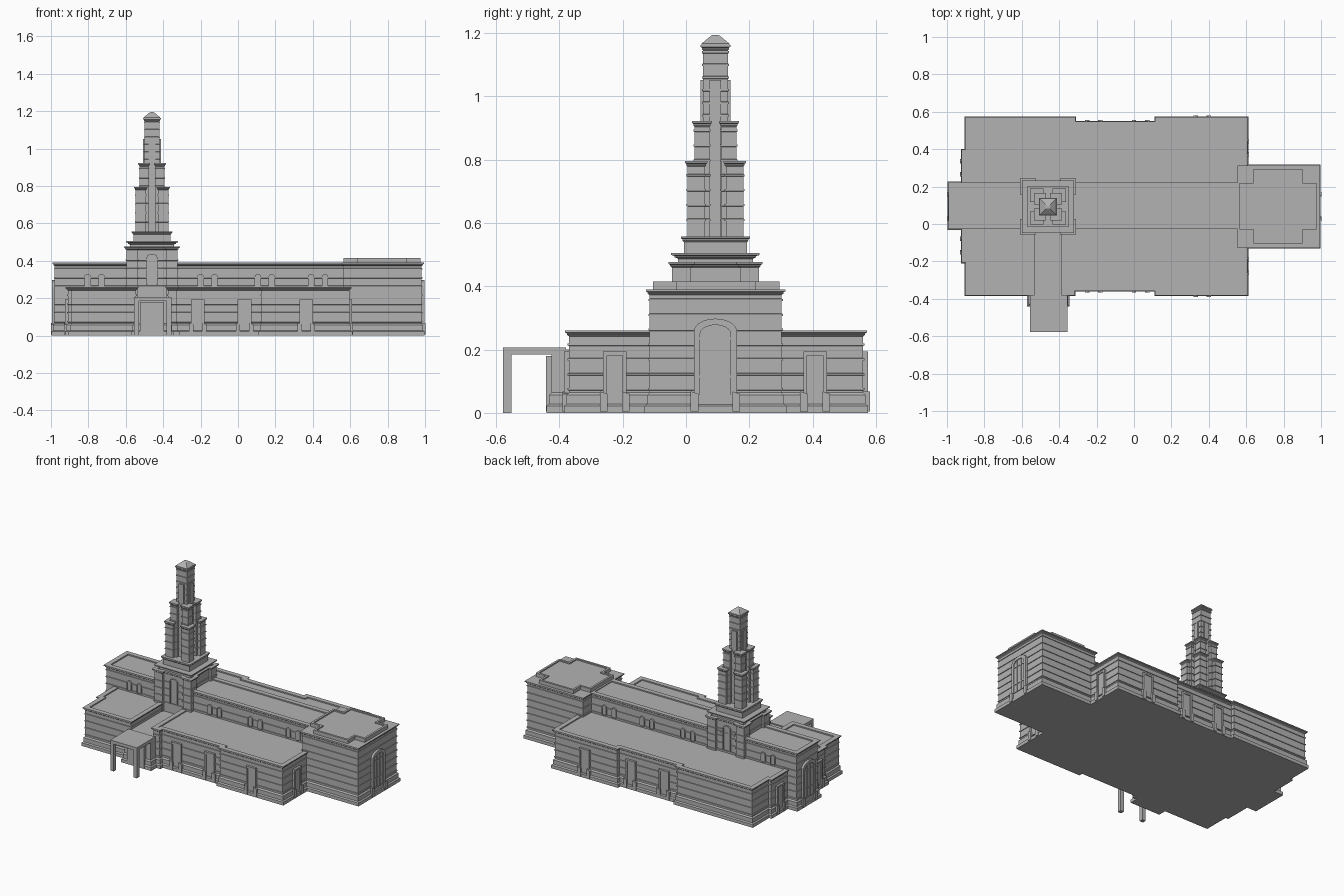
import bpy, bmesh, math
from mathutils import Vector

cube = bpy.data.objects.get("Cube")
if cube:
    bpy.data.objects.remove(cube, do_unlink=True)

stone = bpy.data.materials.new("grey stone")
stone.use_nodes = True
GREY = (0.45, 0.45, 0.45, 1)
stone.diffuse_color = GREY
stone.node_tree.nodes["Principled BSDF"].inputs["Base Color"].default_value = GREY

CX, CY = -0.46, 0.093      # tower axis
COURSE = 0.047             # height of one stone course


def finish(name, bm):
    bmesh.ops.recalc_face_normals(bm, faces=bm.faces)
    mesh = bpy.data.meshes.new(name)
    bm.to_mesh(mesh)
    bm.free()
    mesh.materials.append(stone)
    obj = bpy.data.objects.new(name, mesh)
    bpy.context.collection.objects.link(obj)
    return obj


def rect(x0, x1, y0, y1):
    return [(x0, y0), (x1, y0), (x1, y1), (x0, y1)]


def square(half, x=CX, y=CY):
    return rect(x - half, x + half, y - half, y + half)


def grow(outline, d):
    """Offset a right-angled, anticlockwise outline outwards by d."""
    pts = [Vector(p) for p in outline]
    result = []
    for i, p in enumerate(pts):
        a = (p - pts[i - 1]).normalized()
        b = (pts[(i + 1) % len(pts)] - p).normalized()
        result.append(p + d * Vector((a.y + b.y, -a.x - b.x)))
    return result


def sweep(name, outline, profile):
    """Wrap a profile of (offset, height) steps round an outline, capped."""
    bm = bmesh.new()
    rings = [[bm.verts.new((p.x, p.y, z)) for p in grow(outline, d)] for d, z in profile]
    n = len(outline)
    for low, high in zip(rings, rings[1:]):
        for i in range(n):
            j = (i + 1) % n
            bm.faces.new((low[i], low[j], high[j], high[i]))
    bm.faces.new(rings[0][::-1])
    bm.faces.new(rings[-1])
    return finish(name, bm)


def wall(name, outline, z0, z1, bands=(), plinth=False, cornice=0.012, rim=0.02):
    """Banded masonry with optional plinth, a stepped cornice and a sunken roof."""
    prof = [(0, z0)]
    if plinth:
        prof = [(0.016, 0), (0.016, 0.022), (0.008, 0.028), (0.008, 0.056), (0, 0.064)]
    for z in bands:
        prof += [(0, z - 0.004), (0.004, z - 0.003), (0.004, z + 0.003), (0, z + 0.004)]
    if cornice:
        prof += [(0, z1 - 0.018), (cornice * 0.5, z1 - 0.013),
                 (cornice * 0.5, z1 - 0.009), (cornice, z1 - 0.006)]
    prof.append((cornice, z1))
    if rim:
        prof += [(-rim, z1), (-rim, z1 - 0.008)]
    return sweep(name, outline, prof)


def courses(first, last, step=COURSE):
    return [first + i * step for i in range(int((last - first) / step + 0.01) + 1)]


def box(name, x0, x1, y0, y1, z0, z1):
    return sweep(name, rect(x0, x1, y0, y1), [(0, z0), (0, z1)])


def opening_shape(w, z0, z1, arch):
    """Window outline as (along, height), with an arch of the given rise."""
    if not arch:
        return [(-w / 2, z0), (w / 2, z0), (w / 2, z1), (-w / 2, z1)]
    top = [(w / 2 * math.cos(t * math.pi / 10), z1 - arch + arch * math.sin(t * math.pi / 10))
           for t in range(11)]
    return [(-w / 2, z0), (w / 2, z0)] + top


def plate(name, at, face, shape, depth, hole=None):
    """Panel, or a ring when a hole is given, standing on a wall surface."""
    n = Vector((*face, 0))
    u = Vector((-n.y, n.x, 0))
    base = Vector((*at, 0))
    bm = bmesh.new()

    def ring(points, d):
        return [bm.verts.new(base + u * s + n * d + Vector((0, 0, z))) for s, z in points]

    loops = [ring(shape, -0.004), ring(shape, depth)]
    if hole:
        loops += [ring(hole, depth), ring(hole, -0.004)]
    k = len(shape)
    for low, high in zip(loops, loops[1:]):
        for i in range(k):
            j = (i + 1) % k
            bm.faces.new((low[i], low[j], high[j], high[i]))
    if not hole:
        bm.faces.new(loops[0])
        bm.faces.new(loops[1])
    return finish(name, bm)


def window(name, at, face, w, z0, z1, arch=0.0, frame=0.012, pane=0.009, proud=0.015):
    inner = opening_shape(w, z0, z1, arch)
    outer = opening_shape(w + 2 * frame, z0, z1 + frame, arch and arch + frame * 0.6)
    plate(name + "_pane", at, face, inner, pane)
    plate(name + "_frame", at, face, outer, proud, inner)


def jamb_blocks(name, at, face, gap):
    for side in (-1, 1):
        s = side * gap
        shape = [(s - 0.012, 0.005), (s + 0.012, 0.005), (s + 0.012, 0.06), (s - 0.012, 0.068)]
        plate(name + "_jamb_block", at, face, shape, 0.021)


# Low wing wrapping the hall, with a slot for the entrance passage
wing = [(-0.89, -0.37), (-0.545, -0.37), (-0.545, 0), (-0.375, 0), (-0.375, -0.37),
        (-0.33, -0.37), (-0.33, -0.345), (0.125, -0.345), (0.125, -0.37), (0.595, -0.37),
        (0.595, 0.56), (0.125, 0.56), (0.125, 0.535), (-0.325, 0.535), (-0.325, 0.56),
        (-0.89, 0.56), (-0.89, 0.385), (-0.91, 0.385), (-0.91, -0.195), (-0.89, -0.195)]
wall("low_wing", wing, 0, 0.26, courses(0.075, 0.22), plinth=True)

# Long central hall and the end block with its cross-shaped parapet
wall("central_hall", rect(-0.98, 0.6, -0.015, 0.21), 0, 0.39, courses(0.075, 0.36), plinth=True)
wall("end_block", rect(0.565, 0.982, -0.115, 0.302), 0, 0.39, courses(0.075, 0.36),
     plinth=True, rim=0)
cross = [(0.565, -0.03), (0.64, -0.03), (0.64, -0.105), (0.90, -0.105), (0.90, -0.03),
         (0.975, -0.03), (0.975, 0.22), (0.90, 0.22), (0.90, 0.295), (0.64, 0.295),
         (0.64, 0.22), (0.565, 0.22)]
wall("end_block_parapet", cross, 0.385, 0.415, cornice=0, rim=0.014)

# Wing windows, front and back, then on both ends
for x, y_front, y_back in ((-0.215, -0.345, 0.535), (0.035, -0.345, 0.535), (0.365, -0.37, 0.56)):
    for y, face in ((y_front, (0, -1)), (y_back, (0, 1))):
        window("wing_window", (x, y), face, 0.05, 0.03, 0.182)
        jamb_blocks("wing_window", (x, y), face, 0.035)
for x, face, ys in ((0.595, (1, 0), (-0.225, 0.408)), (-0.91, (-1, 0), (-0.115, 0.3))):
    for y in ys:
        window("end_window", (x, y), face, 0.05, 0.03, 0.182)
        jamb_blocks("end_window", (x, y), face, 0.035)

# Paired arched clerestory windows of the hall
for x in (-0.767, -0.163, 0.143, 0.428):
    for dx in (-0.037, 0.037):
        for y, face in ((-0.015, (0, -1)), (0.21, (0, 1))):
            window("clerestory_window", (x + dx, y), face, 0.026, 0.265, 0.325,
                   arch=0.012, frame=0.004, pane=0.006, proud=0.01)

# Great arched windows with glazing bars on both ends
for x, face in ((0.982, (1, 0)), (-0.98, (-1, 0))):
    at = (x, 0.093)
    window("great_window", at, face, 0.096, 0.055, 0.278, arch=0.028, frame=0.02)
    jamb_blocks("great_window", at, face, 0.066)
    plate("great_window_sill", at, face, opening_shape(0.11, 0.025, 0.056, 0), 0.011)
    for s in (-0.017, 0.017):
        plate("upright_bar", at, face, [(s - 0.003, 0.055), (s + 0.003, 0.055),
                                        (s + 0.003, 0.274), (s - 0.003, 0.274)], 0.013)
    for z in (0.115, 0.235):
        plate("cross_bar", at, face, opening_shape(0.096, z - 0.003, z + 0.003, 0), 0.013)

# Entrance passage, portal and open porch
box("entrance_passage", -0.546, -0.374, -0.42, 0, 0, 0.2)
sweep("portal", rect(-0.555, -0.36, -0.425, -0.36),
      [(0.016, 0), (0.016, 0.022), (0.008, 0.028), (0.008, 0.056), (0, 0.064), (0, 0.2)])
plate("entrance_door", (CX, -0.425), (0, -1), opening_shape(0.13, 0.005, 0.18, 0), 0.018)
box("porch_roof", -0.556, -0.356, -0.578, -0.38, 0.185, 0.207)
for x in (-0.543, -0.369):
    box("porch_post", x - 0.013, x + 0.013, -0.578, -0.552, 0, 0.186)

# Tower base with projecting corners and recessed bays
bay, back, out = 0.077, 0.122, 0.137
side = [(-out, -out), (-bay, -out), (-bay, -back), (bay, -back), (bay, -out)]
base = []
for turn in range(4):
    for x, y in side:
        for _ in range(turn):
            x, y = -y, x
        base.append((CX + x, CY + y))
wall("tower_base", base, 0.19, 0.477, courses(0.263, 0.45), rim=0.012)
for face in ((0, -1), (0, 1)):
    at = (CX, CY + face[1] * back)
    window("tower_window", at, face, 0.045, 0.27, 0.432, arch=0.016, frame=0.006,
           pane=0.004, proud=0.01)
wall("tower_upper_base", square(0.118), 0.46, 0.505, cornice=0.022, rim=0)
wall("tower_pedestal", square(0.1), 0.5, 0.558, cornice=0.009, rim=0)

# Stepped corner piers in two tiers
for name, inner, outer, top in (("lower_pier", 0.033, 0.088, 0.796),
                                ("upper_pier", 0.019, 0.066, 0.922)):
    half, mid = (outer - inner) / 2, (outer + inner) / 2
    for sx in (-1, 1):
        for sy in (-1, 1):
            wall(name, square(half, CX + sx * mid, CY + sy * mid), 0.55, top,
                 courses(0.61, top - 0.03), cornice=0.008, rim=0)

# Shaft, slender face panels and pyramid cap
wall("tower_shaft", square(0.039), 0.55, 1.163, courses(0.94, 1.14, 0.04), cornice=0.008, rim=0)
for face in ((0, -1), (0, 1), (1, 0), (-1, 0)):
    at = (CX + face[0] * 0.039, CY + face[1] * 0.039)
    plate("shaft_panel", at, face, opening_shape(0.036, 0.555, 1.052, 0), 0.008)
sweep("tower_cap", square(0.044), [(0, 1.16), (0, 1.167), (-0.03, 1.192), (-0.037, 1.195)])
